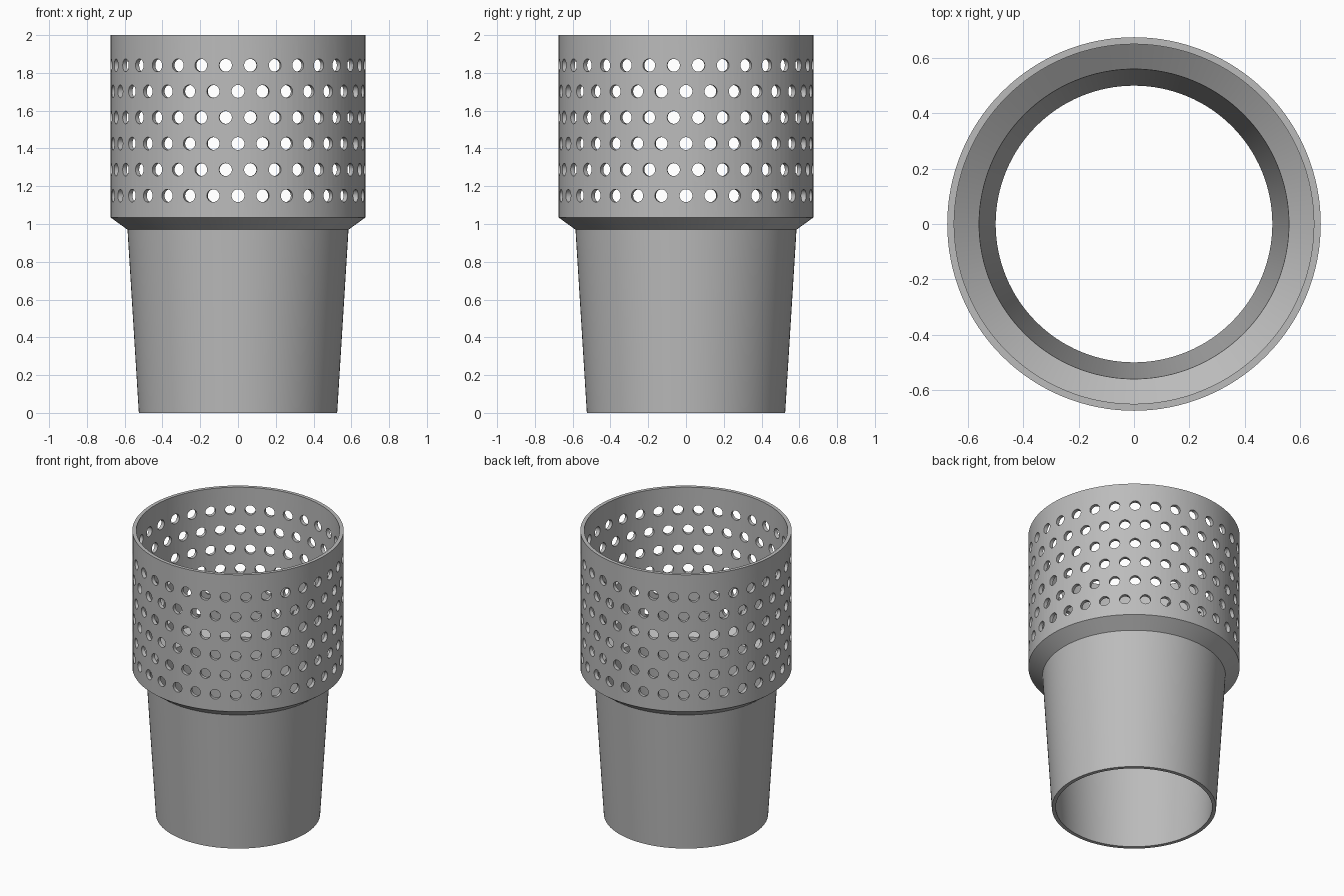
import bpy, bmesh, math
from mathutils import Matrix, Vector

cube = bpy.data.objects.get("Cube")
if cube:
    bpy.data.objects.remove(cube, do_unlink=True)

SEGMENTS = 128
HOLES = 32
HOLE_RADIUS = 0.034
ROWS = 6
FIRST_ROW, ROW_STEP = 1.15, 0.138
CUT_RADIUS = 0.66

grey = bpy.data.materials.new("plain grey")
grey.use_nodes = True
colour = (0.5, 0.5, 0.5, 1)
grey.diffuse_color = colour
grey.node_tree.nodes["Principled BSDF"].inputs["Base Color"].default_value = colour


def add_object(name, bm):
    bmesh.ops.recalc_face_normals(bm, faces=bm.faces)
    mesh = bpy.data.meshes.new(name)
    bm.to_mesh(mesh)
    bm.free()
    mesh.materials.append(grey)
    obj = bpy.data.objects.new(name, mesh)
    bpy.context.collection.objects.link(obj)
    return obj


def lathe(name, profile):
    """Turn a closed (radius, height) profile about the z axis."""
    bm = bmesh.new()
    verts = [bm.verts.new((r, 0, z)) for r, z in profile]
    edges = [bm.edges.new((a, b)) for a, b in zip(verts, verts[1:] + verts[:1])]
    bmesh.ops.spin(bm, geom=verts + edges, cent=(0, 0, 0), axis=(0, 0, 1),
                   angle=math.tau, steps=SEGMENTS, use_merge=True)
    bmesh.ops.remove_doubles(bm, verts=bm.verts, dist=0.0001)
    return add_object(name, bm)


# Tapered sleeve, flared shoulder and straight basket as one thin wall
basket = lathe("perforated_basket", [
    (0.525, 0), (0.585, 0.97), (0.675, 1.035), (0.675, 2),
    (0.65, 2), (0.65, 1.05), (0.56, 0.985), (0.5, 0)])

# Radial hole cutters, every other row shifted by half a step
bm = bmesh.new()
for row in range(ROWS):
    z = FIRST_ROW + row * ROW_STEP
    for i in range(HOLES):
        angle = (i + 0.5 * (row % 2)) * math.tau / HOLES
        out = Vector((math.cos(angle), math.sin(angle), 0))
        place = Matrix.Translation(out * CUT_RADIUS + Vector((0, 0, z)))
        turn = out.to_track_quat('Z', 'Y').to_matrix().to_4x4()
        bmesh.ops.create_cone(bm, cap_ends=True, segments=24, radius1=HOLE_RADIUS,
                              radius2=HOLE_RADIUS, depth=0.12, matrix=place @ turn)
cutter = add_object("hole_cutters", bm)
cutter.hide_render = True

# Cut the holes
cut = basket.modifiers.new("holes", 'BOOLEAN')
cut.operation = 'DIFFERENCE'
cut.solver = 'EXACT'
cut.object = cutter
bpy.ops.object.select_all(action='DESELECT')
bpy.context.view_layer.objects.active = basket
basket.select_set(True)
bpy.ops.object.modifier_apply(modifier=cut.name)
bpy.data.objects.remove(cutter, do_unlink=True)
bpy.ops.object.shade_smooth_by_angle(angle=math.radians(25))
